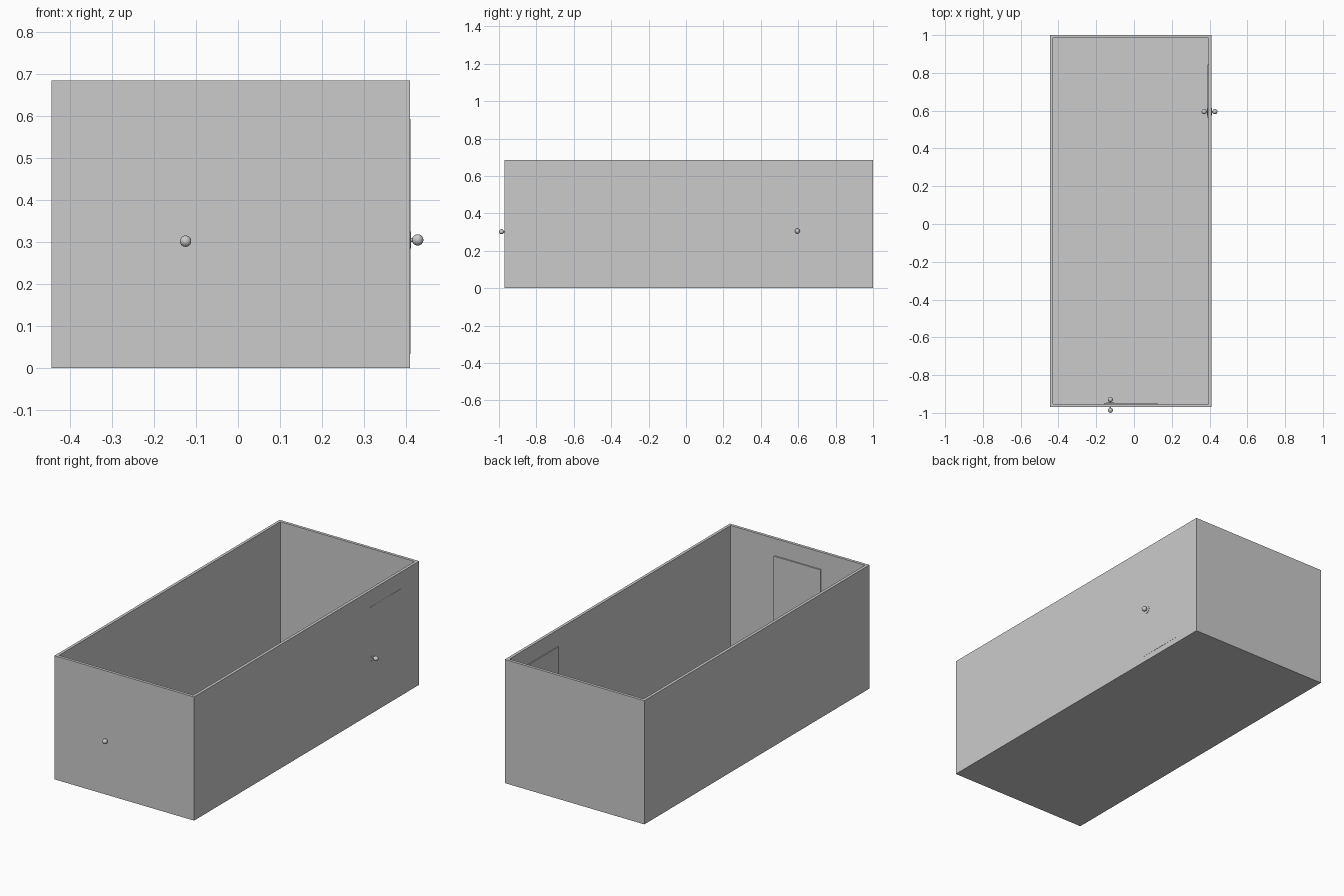
import bpy, math
from mathutils import Matrix, Vector

if "Cube" in bpy.data.objects:
    bpy.data.objects.remove(bpy.data.objects["Cube"])

X0, X1, Y0, Y1 = -0.445, 0.41, -0.97, 1.0   # outer room footprint
H, T, FLOOR = 0.685, 0.016, 0.003           # wall height, wall and floor thickness


def box(name, lo, hi, frame=Matrix()):
    lo, hi = Vector(lo), Vector(hi)
    bpy.ops.mesh.primitive_cube_add(size=1)
    ob = bpy.context.object
    ob.name = name
    ob.data.transform(frame @ Matrix.Translation((lo + hi) / 2)
                      @ Matrix.Diagonal((*(hi - lo), 1)))
    return ob


def rod(name, radius, length, centre, frame):
    bpy.ops.mesh.primitive_cylinder_add(vertices=24, radius=radius, depth=length)
    ob = bpy.context.object
    ob.name = name
    ob.data.transform(frame @ Matrix.Translation(centre)
                      @ Matrix.Rotation(math.pi / 2, 4, 'X'))
    bpy.ops.object.shade_smooth_by_angle()


def door(name, corner, angle):
    # local x runs along the door, local y through it
    f = Matrix.Translation(corner) @ Matrix.Rotation(angle, 4, 'Z')
    box(name, (0, -0.011, 0), (0.285, 0.011, 0.56), f)
    kx, kz = 0.035, 0.272
    rod(name + "_knob_plate", 0.02, 0.025, (kx, 0, kz), f)
    rod(name + "_knob_stem", 0.0045, 0.05, (kx, 0, kz), f)
    for side, label in ((-1, "outer"), (1, "inner")):
        bpy.ops.mesh.primitive_uv_sphere_add(segments=20, ring_count=12, radius=0.0135)
        ob = bpy.context.object
        ob.name = f"{name}_{label}_knob"
        ob.data.transform(f @ Matrix.Translation((kx, side * 0.0285, kz)))
        bpy.ops.object.shade_smooth_by_angle()


# open-topped room
walls = box("room_walls", (X0, Y0, 0), (X1, Y1, H))
cutter = box("room_cutter", (X0 + T, Y0 + T, FLOOR), (X1 - T, Y1 - T, H + 0.1))
cut = walls.modifiers.new("hollow", 'BOOLEAN')
cut.object, cut.operation, cut.solver = cutter, 'DIFFERENCE', 'EXACT'
bpy.context.view_layer.objects.active = walls
bpy.ops.object.modifier_apply(modifier=cut.name)
bpy.data.objects.remove(cutter)

# doors set into the front and right walls
door("front_door", (-0.16, -0.9575, 0.03), 0)
door("right_door", (0.4, 0.56, 0.033), math.pi / 2)
